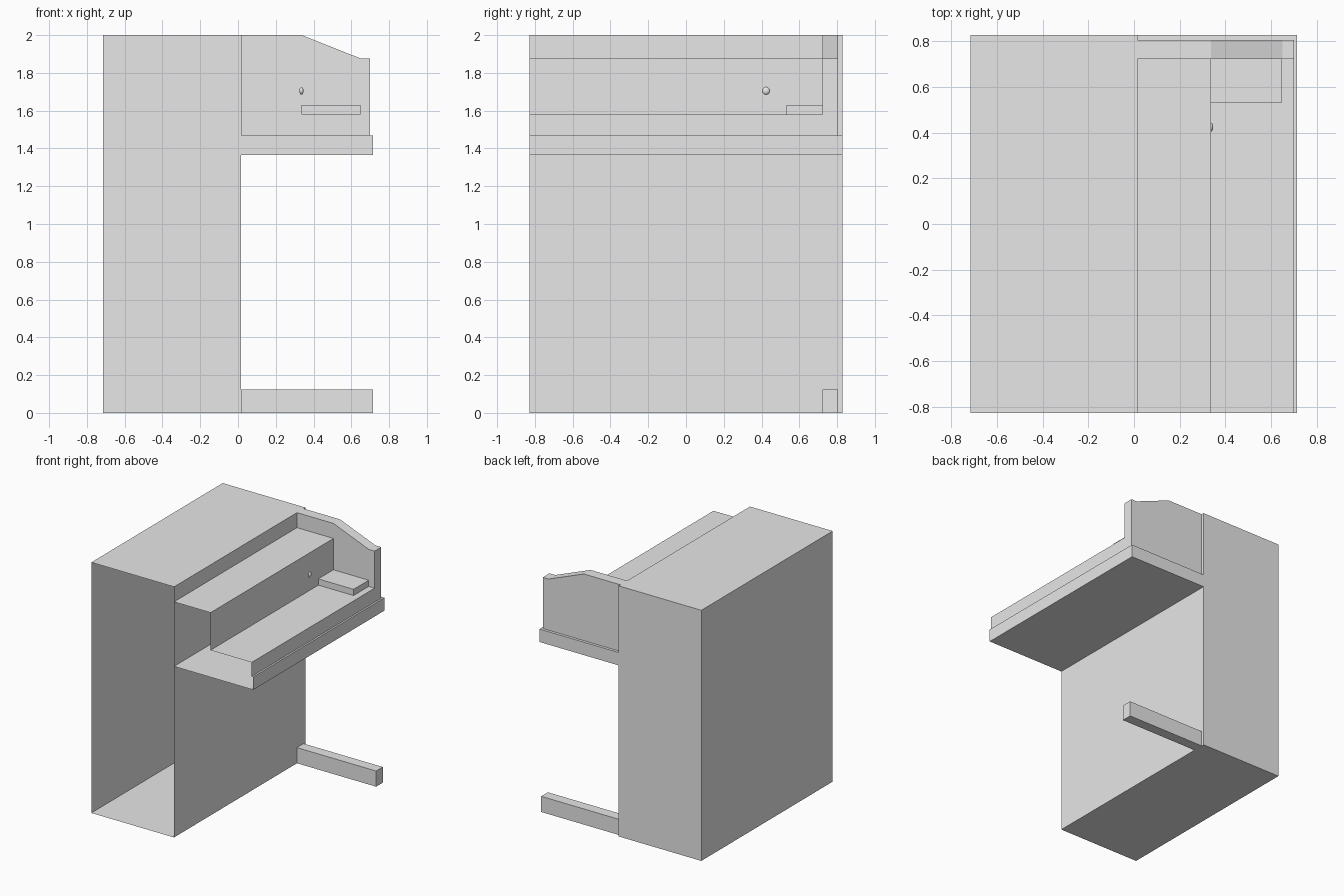
import bpy, bmesh

if "Cube" in bpy.data.objects:
    bpy.data.objects.remove(bpy.data.objects["Cube"])

grey = bpy.data.materials.new("light grey")
grey.diffuse_color = (0.8, 0.8, 0.8, 1)
grey.use_nodes = True
grey.node_tree.nodes["Principled BSDF"].inputs["Base Color"].default_value = grey.diffuse_color


def finish(name, bm):
    mesh = bpy.data.meshes.new(name)
    bm.to_mesh(mesh)
    bm.free()
    mesh.materials.append(grey)
    ob = bpy.data.objects.new(name, mesh)
    bpy.context.collection.objects.link(ob)
    return ob


def extrude(name, profile, y0, y1, front=True, back=True, closed=True):
    """Counter-clockwise x-z profile swept along y, ends capped on request."""
    bm = bmesh.new()
    a = [bm.verts.new((x, y0, z)) for x, z in profile]
    b = [bm.verts.new((x, y1, z)) for x, z in profile]
    n = len(profile)
    for i in range(n if closed else n - 1):
        j = (i + 1) % n
        bm.faces.new((a[i], b[i], b[j], a[j]))
    if front:
        bm.faces.new(a)
    if back:
        bm.faces.new(b[::-1])
    return finish(name, bm)


def rect(x0, x1, z0, z1):
    return [(x0, z0), (x1, z0), (x1, z1), (x0, z1)]


FRONT, END = -0.828, 0.828
WALL, LIP = 0.015, 0.714
CHEEK0, CHEEK1 = 0.722, 0.806

# Tall cabinet, hollow and open at the front
extrude("cabinet", rect(-0.715, WALL, 0, 2), FRONT, END, front=False)

# Stepped console and shelf, a hollow shell open at the front
extrude("console", [(WALL, 1.365), (LIP, 1.365), (LIP, 1.468), (0.70, 1.468),
                    (0.70, 1.58), (0.337, 1.58), (0.337, 1.88), (WALL, 1.88)],
        FRONT, CHEEK0, front=False, back=False, closed=False)

# End of the shelf under the cheek
extrude("shelf_end", rect(WALL, LIP, 1.365, 1.468), CHEEK0, END, front=False)

# Sloped cheek closing the console
extrude("cheek", [(WALL, 1.468), (0.70, 1.468), (0.70, 1.876), (0.65, 1.876),
                  (0.337, 2), (WALL, 2)], CHEEK0, CHEEK1)

# Small block beside the cheek
extrude("key_block", rect(0.337, 0.648, 1.58, 1.63), 0.532, CHEEK0)

# Floor runner
extrude("foot", rect(WALL, LIP, 0, 0.125), CHEEK0, CHEEK1)

# Round knob on the console face
bm = bmesh.new()
bmesh.ops.create_uvsphere(bm, u_segments=16, v_segments=10, radius=1)
bmesh.ops.scale(bm, vec=(0.011, 0.02, 0.02), verts=bm.verts)
bmesh.ops.translate(bm, vec=(0.336, 0.424, 1.705), verts=bm.verts)
for f in bm.faces:
    f.smooth = True
finish("knob", bm)
